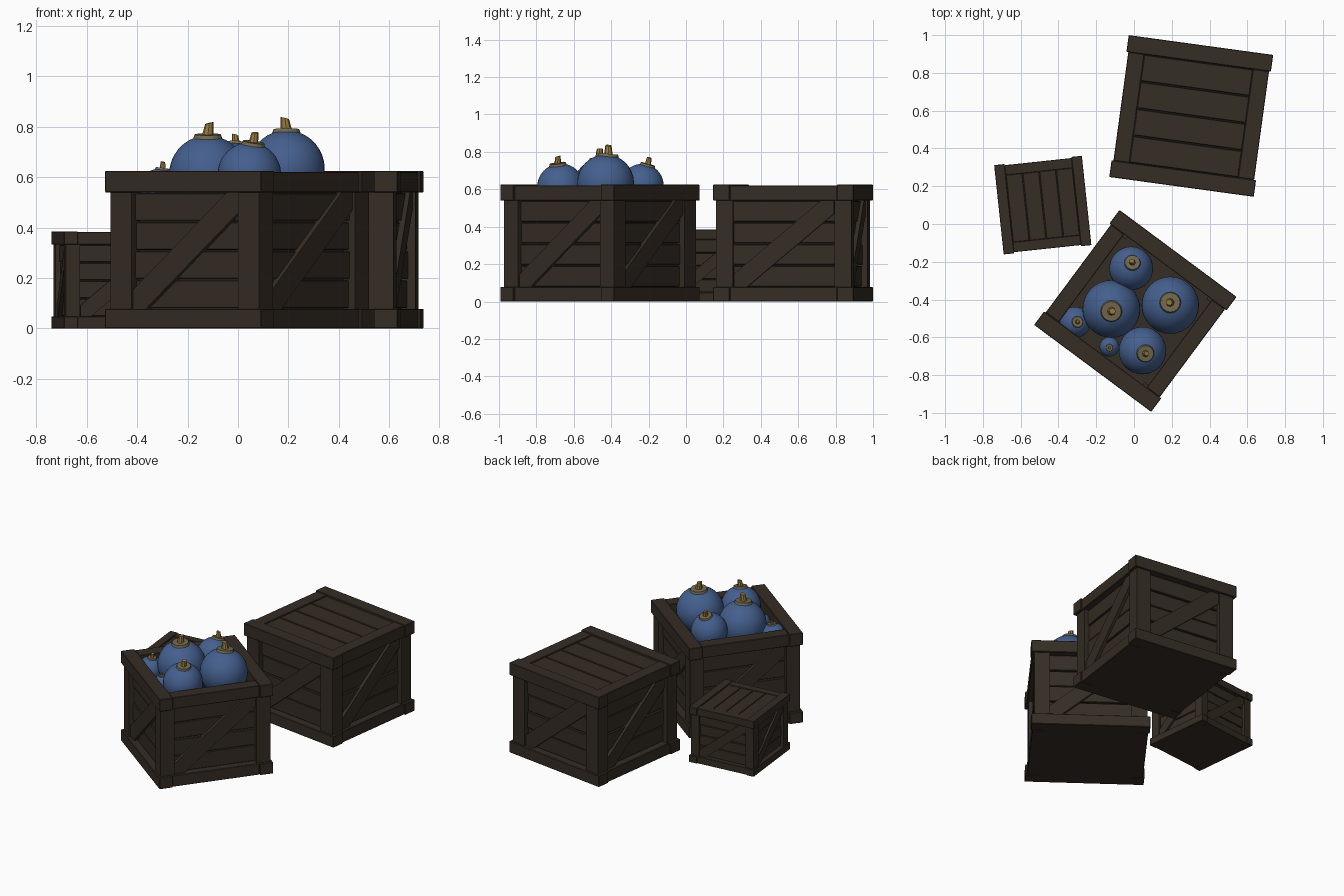
import bpy, bmesh, math
from mathutils import Matrix, Vector

cube = bpy.data.objects.get("Cube")
if cube:
    bpy.data.objects.remove(cube, do_unlink=True)


def material(name, rgb):
    m = bpy.data.materials.new(name)
    m.use_nodes = True
    m.diffuse_color = (*rgb, 1)
    bsdf = m.node_tree.nodes["Principled BSDF"]
    bsdf.inputs["Base Color"].default_value = (*rgb, 1)
    bsdf.inputs["Roughness"].default_value = 0.8
    return m


wood = material("dark wood", (0.036, 0.026, 0.018))
shade = material("plank gap wood", (0.022, 0.016, 0.011))
blue = material("fruit blue", (0.058, 0.115, 0.27))
collar_tan = material("collar tan", (0.17, 0.14, 0.08))
stem_gold = material("stem gold", (0.32, 0.2, 0.05))


def finish(name, bm, mat, matrix, bevel=0, smooth=False):
    bmesh.ops.recalc_face_normals(bm, faces=bm.faces)
    mesh = bpy.data.meshes.new(name)
    bm.to_mesh(mesh)
    bm.free()
    mesh.materials.append(mat)
    ob = bpy.data.objects.new(name, mesh)
    bpy.context.collection.objects.link(ob)
    ob.matrix_world = matrix
    if bevel:
        mod = ob.modifiers.new("bevel", "BEVEL")
        mod.width, mod.segments = bevel, 1
    if smooth:
        for p in mesh.polygons:
            p.use_smooth = True
    return ob


def box(bm, x, y, z, turn=Matrix()):
    """Add a box spanning the (low, high) pairs x, y and z."""
    size = [b - a for a, b in (x, y, z)]
    mid = [(a + b) / 2 for a, b in (x, y, z)]
    bmesh.ops.create_cube(bm, size=1, matrix=turn @ Matrix.Translation(mid) @ Matrix.Diagonal((*size, 1)))


TOP, RAIL_LOW, BASE = 0.625, 0.54, 0.078   # heights of the crate bands
END, SIDE, IN = 0.386, 0.376, 0.29         # half widths
QUARTERS = [Matrix.Rotation(math.radians(90 * k), 4, "Z") for k in range(4)]


def crate(prefix, x, y, angle, scale=1.0, lid=True):
    place = (Matrix.Translation((x, y, 0)) @ Matrix.Rotation(math.radians(angle), 4, "Z")
             @ Matrix.Scale(scale, 4))

    # top and bottom frames: long end rails with shorter side rails between
    for name, low, high in (("bottom", 0, BASE), ("top", RAIL_LOW, TOP)):
        bm = bmesh.new()
        for s in (-1, 1):
            box(bm, (-END, END), sorted((s * IN, s * 0.379)), (low, high))
            inset = 0.004 if name == "top" else 0
            box(bm, sorted((s * IN, s * SIDE)), (-IN, IN), (low, high - inset))
        finish(f"{prefix}_{name}_frame", bm, wood, place, 0.003)

    # corner posts
    bm = bmesh.new()
    for sx in (-1, 1):
        for sy in (-1, 1):
            box(bm, sorted((sx * 0.264, sx * 0.367)), sorted((sy * 0.274, sy * 0.366)), (BASE, RAIL_LOW))
    finish(f"{prefix}_corner_posts", bm, wood, place)

    # wall planks, their backing and the diagonal braces
    planks, backing, braces = bmesh.new(), bmesh.new(), bmesh.new()
    step = (RAIL_LOW - BASE) / 4
    a, t = 0.27, 0.07
    outline = [(-a, BASE), (t - a, BASE), (a, RAIL_LOW - t),
               (a, RAIL_LOW), (a - t, RAIL_LOW), (-a, BASE + t)]
    for turn in QUARTERS:
        box(backing, (-0.29, 0.29), (-0.312, -0.295), (0.03, 0.6), turn)
        for i in range(4):
            z = BASE + i * step
            out = 0.338 if i % 2 else 0.333
            box(planks, (-0.28, 0.28), (-out, -0.31), (z + 0.003, z + step - 0.003), turn)
        face = braces.faces.new([braces.verts.new(turn @ Vector((u, -0.356, z))) for u, z in outline])
        made = bmesh.ops.extrude_face_region(braces, geom=[face])["geom"]
        bmesh.ops.translate(braces, vec=turn.to_3x3() @ Vector((0, 0.03, 0)),
                            verts=[v for v in made if isinstance(v, bmesh.types.BMVert)])
    finish(f"{prefix}_wall_planks", planks, wood, place, 0.003)
    finish(f"{prefix}_wall_backing", backing, shade, place)
    finish(f"{prefix}_diagonal_braces", braces, wood, place)

    # floor slab
    bm = bmesh.new()
    box(bm, (-0.3, 0.3), (-0.3, 0.3), (0, 0.06))
    finish(f"{prefix}_floor", bm, wood, place)

    # lid boards
    if lid:
        bm = bmesh.new()
        for i in range(4):
            low = -IN + i * IN / 2
            box(bm, (-IN, IN), (low + 0.003, low + IN / 2 - 0.003), (0.59, 0.615))
        finish(f"{prefix}_lid_planks", bm, wood, place, 0.003)
        bm = bmesh.new()
        box(bm, (-IN, IN), (-IN, IN), (0.575, 0.6))
        finish(f"{prefix}_lid_backing", bm, shade, place)


def fruit(name, x, y, z, r, lean):
    """Round fruit with a flat collar and a short bent stem, leaning by (x, y)."""
    axis = Vector((*lean, 1)).normalized()
    place = Matrix.Translation((x, y, z)) @ axis.to_track_quat("Z", "Y").to_matrix().to_4x4() @ Matrix.Scale(r, 4)
    bm = bmesh.new()
    bmesh.ops.create_uvsphere(bm, u_segments=32, v_segments=18, radius=1)
    finish(f"{name}_body", bm, blue, place, smooth=True)
    bm = bmesh.new()
    bmesh.ops.create_cone(bm, cap_ends=True, segments=16, radius1=0.38, radius2=0.34, depth=0.12,
                          matrix=Matrix.Translation((0, 0, 0.97)))
    finish(f"{name}_collar", bm, collar_tan, place)
    bm = bmesh.new()
    bmesh.ops.create_cone(bm, cap_ends=True, segments=8, radius1=0.15, radius2=0.11, depth=0.32,
                          matrix=Matrix.Translation((0, 0, 1.16)))
    for v in bm.verts:
        if v.co.z > 1.2:
            v.co += Vector((0.04, 0.03, 0.25 * v.co.x))
    finish(f"{name}_stem", bm, stem_gold, place)


crate("large_crate", 0.303, 0.572, -7.8)
crate("open_crate", 0.007, -0.46, -36.6, lid=False)
crate("small_crate", -0.483, 0.1, 96.1, scale=0.616)

fruit("middle_fruit", -0.12, -0.45, 0.613, 0.153, (0, -0.08))
fruit("right_fruit", 0.192, -0.43, 0.634, 0.152, (0, 0.1))
fruit("front_fruit", 0.045, -0.67, 0.612, 0.126, (0.13, -0.13))
fruit("back_fruit", -0.015, -0.235, 0.62, 0.116, (0.06, 0.28))
fruit("left_fruit", -0.31, -0.52, 0.553, 0.082, (0.14, 0.02))
fruit("tiny_fruit", -0.13, -0.65, 0.555, 0.052, (0, -0.1))
